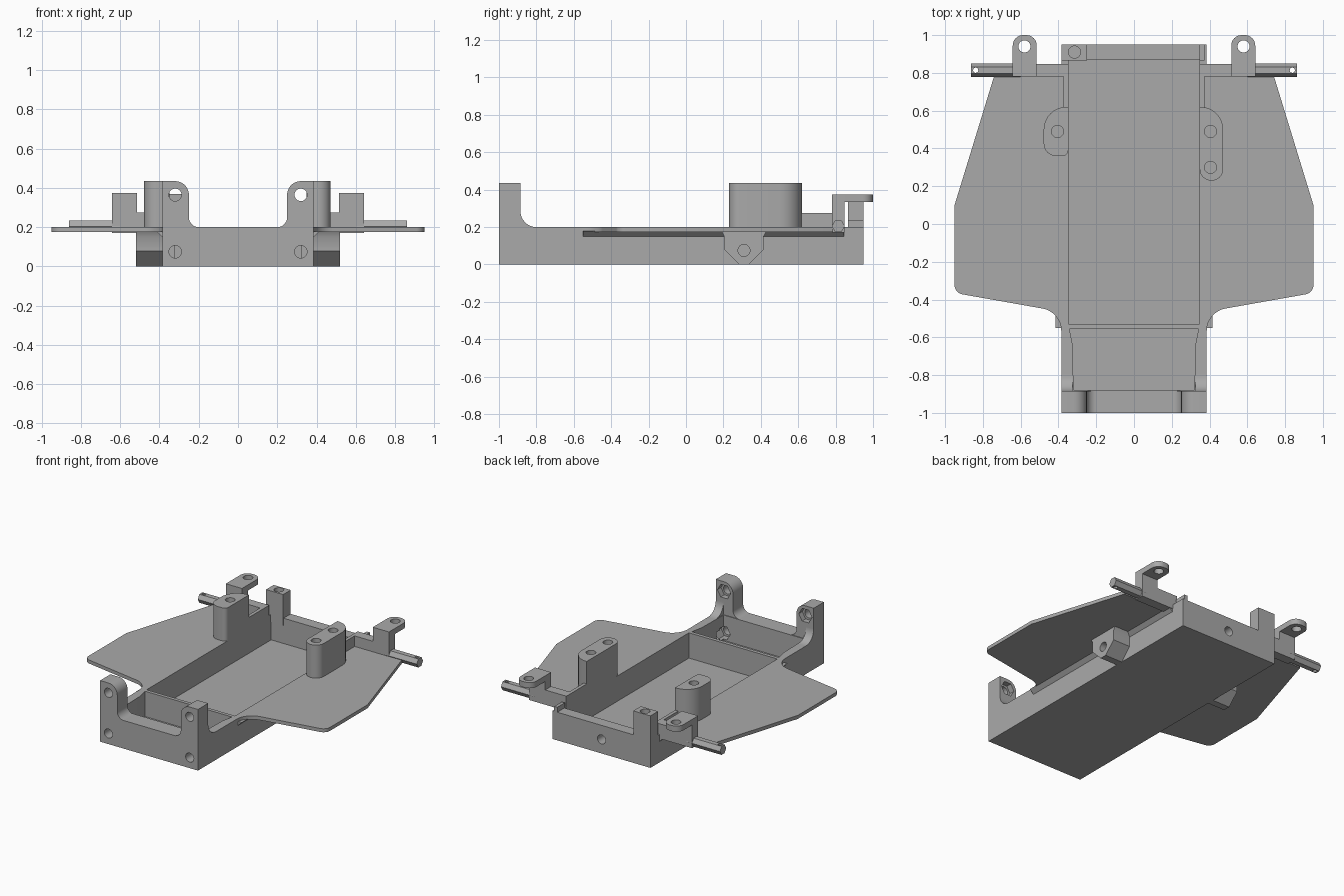
import bpy, bmesh, math
from mathutils import Vector

if "Cube" in bpy.data.objects:
    bpy.data.objects.remove(bpy.data.objects["Cube"], do_unlink=True)

GREY = (0.40, 0.40, 0.40, 1)
mat = bpy.data.materials.new("plain grey")
mat.use_nodes = True
mat.diffuse_color = GREY
mat.node_tree.nodes["Principled BSDF"].inputs["Base Color"].default_value = GREY
parts = []


def rounded(corners, steps=8):
    """Outline with an arc at every corner given as (a, b, radius)."""
    out = []
    for i, c in enumerate(corners):
        p = Vector(c[:2])
        if len(c) < 3:
            out.append(p)
            continue
        u = (Vector(corners[i - 1][:2]) - p).normalized()
        v = (Vector(corners[(i + 1) % len(corners)][:2]) - p).normalized()
        half = u.angle(v) / 2
        centre = p + (u + v).normalized() * c[2] / math.sin(half)
        start = p + u * c[2] / math.tan(half) - centre
        end = p + v * c[2] / math.tan(half) - centre
        turn = start.angle_signed(end)
        for k in range(steps + 1):
            a = -turn * k / steps
            out.append(centre + Vector((start.x * math.cos(a) - start.y * math.sin(a),
                                        start.x * math.sin(a) + start.y * math.cos(a))))
    return out


def circle(a, b, r, n=24):
    return [(a + r * math.cos(math.tau * k / n), b + r * math.sin(math.tau * k / n)) for k in range(n)]


def rect(a0, b0, a1, b1):
    return [(a0, b0), (a1, b0), (a1, b1), (a0, b1)]


def prism(name, outline, axis, lo, hi, cutters=()):
    """Extrude an outline along an axis, then cut the given prisms out of it."""
    place = {"x": lambda p, t: (t, p[0], p[1]),
             "y": lambda p, t: (p[0], t, p[1]),
             "z": lambda p, t: (p[0], p[1], t)}[axis]
    bm = bmesh.new()
    face = bm.faces.new([bm.verts.new(place(p, lo)) for p in rounded(outline)])
    ext = bmesh.ops.extrude_face_region(bm, geom=[face])
    top = [g for g in ext["geom"] if isinstance(g, bmesh.types.BMVert)]
    bmesh.ops.translate(bm, verts=top, vec=Vector(place((0, 0), hi - lo)))
    bmesh.ops.recalc_face_normals(bm, faces=bm.faces)
    mesh = bpy.data.meshes.new(name)
    bm.to_mesh(mesh)
    bm.free()
    mesh.materials.append(mat)
    obj = bpy.data.objects.new(name, mesh)
    bpy.context.collection.objects.link(obj)
    for cut in cutters:
        tool = prism("cutter", *cut)
        parts.remove(tool)
        mod = obj.modifiers.new("cut", "BOOLEAN")
        mod.operation, mod.solver, mod.object = "DIFFERENCE", "EXACT", tool
        bpy.context.view_layer.update()
        result = bpy.data.meshes.new_from_object(obj.evaluated_get(bpy.context.evaluated_depsgraph_get()))
        obj.modifiers.clear()
        obj.data = result
        bpy.data.objects.remove(tool, do_unlink=True)
    parts.append(obj)
    return obj


def flip(pts, s):
    return [(s * p[0], *p[1:]) for p in pts]


def screw(s, z):
    """Screw hole through the front wall with a hexagonal nut pocket behind."""
    return [(circle(s * 0.32, z, 0.032), "y", -1.1, -0.8),
            (circle(s * 0.32, z, 0.052, 6), "y", -0.925, -0.84)]


# Tray with main bay, front bay and screw holes
front_bay = [(-0.32, -0.88), (0.32, -0.88), (0.325, -0.64), (0.342, -0.555), (-0.342, -0.555), (-0.325, -0.64)]
prism("tray", rect(-0.385, -1, 0.385, 0.95), "z", 0, 0.2,
      [(rect(-0.348, -0.53, 0.348, 0.87), "z", 0.02, 0.4),
       (front_bay, "z", 0.02, 0.4),
       (circle(0, 0.1, 0.032), "y", 0.8, 1.1)] + screw(-1, 0.075) + screw(1, 0.075))

for s, side in ((1, "left"), (-1, "right")):
    # Front ear and the curved web behind it
    ear = [(0.385, 0.15), (0.385, 0.435), (0.25, 0.435, 0.07), (0.25, 0.2, 0.05), (0.19, 0.2), (0.19, 0.15)]
    prism(side + "_front_ear", flip(ear, s), "y", -1, -0.885, screw(s, 0.365))
    web = [(-0.9, 0.15), (-0.9, 0.3), (-0.885, 0.3), (-0.885, 0.2, 0.085), (-0.79, 0.2), (-0.79, 0.15)]
    prism(side + "_ear_web", web, "x", *sorted((s * 0.325, s * 0.385)))

    # Side wing and the chamfer strip under it
    wing = [(0.36, -0.62), (0.385, -0.62), (0.385, -0.465, 0.12), (0.95, -0.365, 0.05),
            (0.95, 0.1), (0.74, 0.785), (0.36, 0.785)]
    prism(side + "_wing", flip(wing, s), "z", 0.175, 0.2)
    strip = [(0.375, 0.14), (0.415, 0.178), (0.375, 0.178)]
    prism(side + "_wing_strip", flip(strip, s), "y", -0.55, 0.845)

    # Boss under the wing
    boss = [(0.19, 0.178), (0.205, 0.15), (0.205, 0.08), (0.285, 0),
            (0.335, 0), (0.415, 0.08), (0.415, 0.15), (0.43, 0.178)]
    prism(side + "_lower_boss", boss, "x", *sorted((s * 0.38, s * 0.52)),
          [(circle(0.31, 0.075, 0.032), "x", *sorted((s * 0.42, s * 0.6)))])

    # Raised wall behind the post
    prism(side + "_raised_wall", flip(rect(0.348, 0.5, 0.372, 0.845), s), "z", 0.1, 0.275)

    # Rear bracket: foot, upright, drilled tab and hexagonal pin
    foot = [(0.35, 0.17), (0.35, 0.275), (0.475, 0.275), (0.515, 0.275), (0.515, 0.375),
            (0.642, 0.375), (0.642, 0.17)]
    prism(side + "_rear_bracket", flip(foot, s), "y", 0.78, 0.848)
    tab = [(0.515, 0.78), (0.515, 1.0, 0.055), (0.642, 1.0, 0.055), (0.642, 0.78)]
    prism(side + "_rear_tab", flip(tab, s), "z", 0.335, 0.375,
          [(circle(s * 0.58, 0.94, 0.032), "z", 0.3, 0.5)])
    prism(side + "_rear_pin", circle(0.814, 0.205, 0.035, 6), "x", *sorted((s * 0.6, s * 0.862)),
          [(circle(s * 0.838, 0.814, 0.014, 12), "z", 0.1, 0.3)])

# Tall posts beside the tray, one long and one short
long_post = [(0.348, 0.62), (0.472, 0.62, 0.12), (0.472, 0.23, 0.06), (0.348, 0.23, 0.06)]
prism("left_post", long_post, "z", 0.18, 0.435,
      [(circle(0.405, y, 0.032), "z", 0.25, 0.5) for y in (0.3, 0.49)])
short_post = [(-0.348, 0.62), (-0.478, 0.62, 0.12), (-0.478, 0.36, 0.065), (-0.348, 0.36, 0.03)]
prism("right_post", short_post, "z", 0.18, 0.435, [(circle(-0.405, 0.49, 0.032), "z", 0.25, 0.5)])

# Rear corner post and the small tab opposite
prism("rear_corner_post", rect(-0.385, 0.865, -0.25, 0.95), "z", 0.15, 0.37,
      [(circle(-0.315, 0.91, 0.032), "z", 0.25, 0.5)])
prism("rear_corner_tab", rect(0.348, 0.865, 0.372, 0.95), "z", 0.15, 0.235)

# Smooth the curved faces and keep the edges sharp
bpy.ops.object.select_all(action="DESELECT")
for obj in parts:
    obj.select_set(True)
bpy.context.view_layer.objects.active = parts[0]
bpy.ops.object.shade_smooth_by_angle(angle=math.radians(30))
